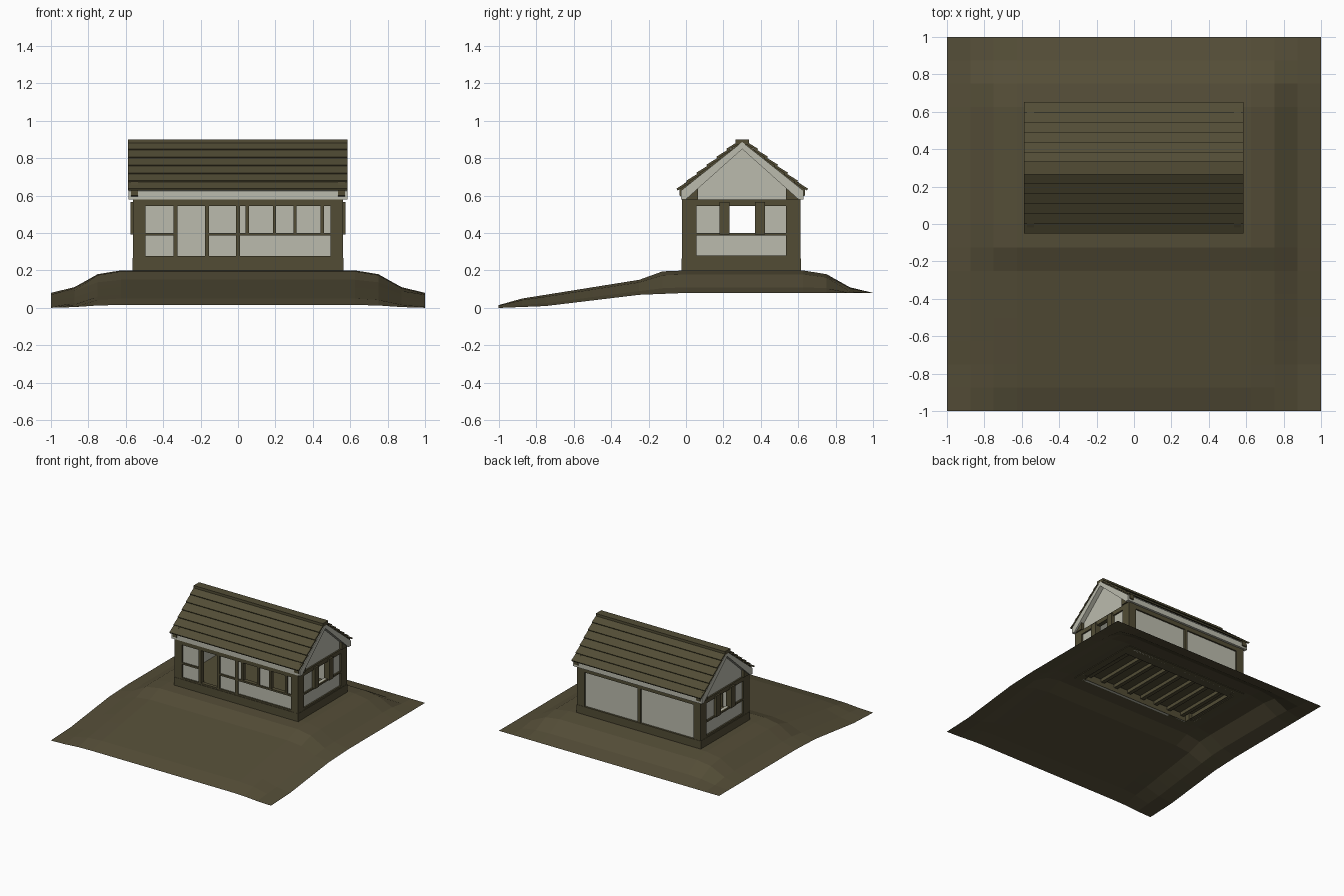
import bpy
import bmesh
import math
from mathutils import Matrix, Vector

if "Cube" in bpy.data.objects:
    bpy.data.objects.remove(bpy.data.objects["Cube"], do_unlink=True)


def material(name, r, g, b):
    m = bpy.data.materials.new(name)
    m.use_nodes = True
    m.diffuse_color = (r, g, b, 1)
    m.node_tree.nodes["Principled BSDF"].inputs["Base Color"].default_value = (r, g, b, 1)
    return m


WOOD = material("brown wood", 0.084, 0.073, 0.036)
PLASTER = material("pale plaster", 0.5, 0.5, 0.42)
EARTH = material("brown earth", 0.088, 0.074, 0.038)


def finish(name, bm, mat):
    bmesh.ops.recalc_face_normals(bm, faces=bm.faces)
    mesh = bpy.data.meshes.new(name)
    bm.to_mesh(mesh)
    bm.free()
    mesh.materials.append(mat)
    obj = bpy.data.objects.new(name, mesh)
    bpy.context.collection.objects.link(obj)
    return obj


def add_box(bm, x0, x1, y0, y1, z0, z1, turn=None):
    centre = Vector(((x0 + x1) / 2, (y0 + y1) / 2, (z0 + z1) / 2))
    size = Matrix.Diagonal((abs(x1 - x0), abs(y1 - y0), abs(z1 - z0), 1))
    m = Matrix.Translation(centre) @ (turn or Matrix()) @ size
    bmesh.ops.create_cube(bm, size=1, matrix=m)


def boxes(name, mat, items):
    bm = bmesh.new()
    for item in items:
        add_box(bm, *item)
    return finish(name, bm, mat)


def prism(name, mat, outline, x0, x1):
    """Extrude a y-z outline along x."""
    bm = bmesh.new()
    face = bm.faces.new([bm.verts.new((x0, y, z)) for y, z in outline])
    out = bmesh.ops.extrude_face_region(bm, geom=[face])
    moved = [v for v in out["geom"] if isinstance(v, bmesh.types.BMVert)]
    bmesh.ops.translate(bm, verts=moved, vec=(x1 - x0, 0, 0))
    return finish(name, bm, mat)


def lerp(points, t):
    for (a, va), (b, vb) in zip(points, points[1:]):
        if t <= b:
            return va + (vb - va) * (t - a) / (b - a)
    return points[-1][1]


# Ground: a raised plateau sloping to the front, open below the floor
CROWN = [(-1, 0.015), (-0.875, 0.05), (-0.25, 0.15), (-0.125, 0.195), (0, 0.2),
         (0.625, 0.2), (0.75, 0.18), (0.875, 0.11), (1, 0.08)]
EDGE = [(-1, 0), (-0.75, 0.01), (-0.25, 0.07), (0, 0.08), (1, 0.08)]
SIDE = [(0, 1), (0.625, 1), (0.75, 0.83), (0.875, 0.25), (1, 0)]
bm = bmesh.new()
bmesh.ops.create_grid(bm, x_segments=16, y_segments=16, size=1)
hole = [f for f in bm.faces if abs(f.calc_center_median().x) < 0.5
        and 0 < f.calc_center_median().y < 0.5]
bmesh.ops.delete(bm, geom=hole, context="FACES")
for v in bm.verts:
    low = lerp(EDGE, v.co.y)
    v.co.z = low + (lerp(CROWN, v.co.y) - low) * lerp(SIDE, abs(v.co.x))
finish("ground", bm, EARTH)

# House limits
W, FRONT, BACK, MID = 0.56, -0.02, 0.61, 0.3
BASE, SILL, RAIL, HEAD, TOP = 0.195, 0.265, 0.4, 0.545, 0.58
T = 0.02

# Timber sills and head beams around all four walls
rings = []
for z0, z1, grow in ((BASE, SILL, 0.004), (HEAD, TOP, 0)):
    for y, d in ((FRONT, 1), (BACK, -1)):
        rings.append((-W - grow, W + grow, y - d * grow, y + d * 0.035, z0, z1))
    for s in (-1, 1):
        rings.append((s * (W + grow), s * (W - 0.035), FRONT, BACK, z0, z1))
boxes("sills_and_head_beams", WOOD, rings)

# Corner posts
boxes("corner_posts", WOOD, [
    (s * (W + 0.002), s * (W - 0.065), y - d * 0.002, y + d * 0.075, BASE, TOP)
    for s in (-1, 1) for y, d in ((FRONT, 1), (BACK, -1))])

# Front timbers: posts, rails and window bars
front = [(x - w, x + w, FRONT, FRONT + 0.04, SILL, HEAD)
         for x, w in ((-0.335, 0.011), (-0.165, 0.011), (0, 0.012))]
front += [(a, b, FRONT, FRONT + 0.035, RAIL - 0.014, RAIL)
          for a, b in ((-0.5, -0.33), (-0.16, 0.5))]
front += [(x - 0.009, x + 0.009, FRONT, FRONT + 0.035, RAIL, HEAD)
          for x in (0.05, 0.195, 0.305, 0.45)]
front.append((-0.5, 0.5, FRONT, FRONT + 0.03, SILL, SILL + 0.012))
boxes("front_timbers", WOOD, front)

# Front plaster with a door opening and two window openings
y0, y1 = FRONT + 0.012, FRONT + 0.012 + T
boxes("front_plaster", PLASTER, [
    (-0.5, -0.335, y0, y1, BASE, HEAD),
    (-0.335, -0.165, y0, y1, BASE, SILL - 0.003),
    (-0.165, 0.05, y0, y1, BASE, HEAD),
    (0.05, 0.5, y0, y1, BASE, RAIL - 0.005),
    (0.195, 0.305, y0, y1, RAIL - 0.005, HEAD),
    (0.45, 0.5, y0, y1, RAIL - 0.005, HEAD)])

# Back wall
boxes("back_plaster", PLASTER, [(-0.5, 0.5, BACK - 0.012 - T, BACK - 0.012, BASE, HEAD)])
boxes("back_post", WOOD, [(-0.013, 0.013, BACK - 0.04, BACK, SILL, HEAD)])

# End walls with a central window, gable and barge boards
for s, side in ((1, "left"), (-1, "right")):
    x0, x1 = s * (W - 0.012), s * (W - 0.012 - T)
    panels = [(x0, x1, 0.05, 0.54, BASE, RAIL)]
    panels += [(x0, x1, a, b, RAIL, HEAD) for a, b in ((0.05, 0.2), (0.4, 0.54))]
    boxes(side + "_end_plaster", PLASTER, panels)
    timbers = [(s * W, s * (W - 0.035), 0.05, 0.54, RAIL - 0.014, RAIL),
               (s * W, s * (W - 0.03), 0.05, 0.54, SILL, SILL + 0.015)]
    timbers += [(s * (W + 0.014), s * (W - 0.035), a, b, RAIL - 0.008, HEAD + 0.02)
                for a, b in ((0.178, 0.232), (0.368, 0.422))]
    boxes(side + "_end_timbers", WOOD, timbers)
    prism(side + "_gable", PLASTER,
          [(0.04, TOP), (0.55, TOP), (0.55, 0.65), (MID, 0.868), (0.04, 0.65)], x0, x1)
    prism(side + "_barge_board", WOOD,
          [(-0.035, 0.6), (-0.035, 0.645), (MID, 0.893), (0.635, 0.645), (0.635, 0.6),
           (0.6, TOP), (0.535, TOP), (0.535, 0.665), (MID, 0.853), (0.065, 0.665),
           (0.065, TOP), (0, TOP)], s * 0.572, s * (W - 0.025))

# Roof deck with pale eaves
prism("roof_deck", PLASTER,
      [(-0.028, TOP), (-0.028, 0.625), (MID, 0.886), (0.628, 0.625), (0.628, TOP),
       (0.6, TOP), (MID, 0.848), (0, TOP)], -0.585, 0.585)

# Overlapping roof boards and ridge cap
COUNT = 6
RISE, RUN = 0.255, 0.32
SLOPE = math.atan2(RISE, RUN)
step = math.hypot(RISE, RUN) / COUNT
for s, side in ((-1, "front"), (1, "back")):
    bm = bmesh.new()
    turn = Matrix.Rotation(-s * (SLOPE - math.radians(7)), 4, "X")
    for i in range(COUNT):
        t = (i + 0.5) / COUNT
        y, z = MID + s * (0.02 + RUN * t), 0.887 - RISE * t
        half = step * 0.6
        add_box(bm, -0.588, 0.585, y - half, y + half, z - 0.006, z + 0.006, turn)
    finish(side + "_roof_boards", bm, WOOD)
boxes("ridge_cap", WOOD, [(-0.588, 0.585, MID - 0.035, MID + 0.035, 0.872, 0.9)])

# Floor and joists beneath it
boxes("floor", WOOD, [(-W + 0.03, W - 0.03, 0, BACK - 0.03, SILL - 0.012, SILL)])
boxes("floor_joists", WOOD, [
    (x - 0.016, x + 0.016, 0.02, BACK - 0.04, SILL - 0.04, SILL - 0.01)
    for x in (-0.455 + 0.13 * i for i in range(8))])
